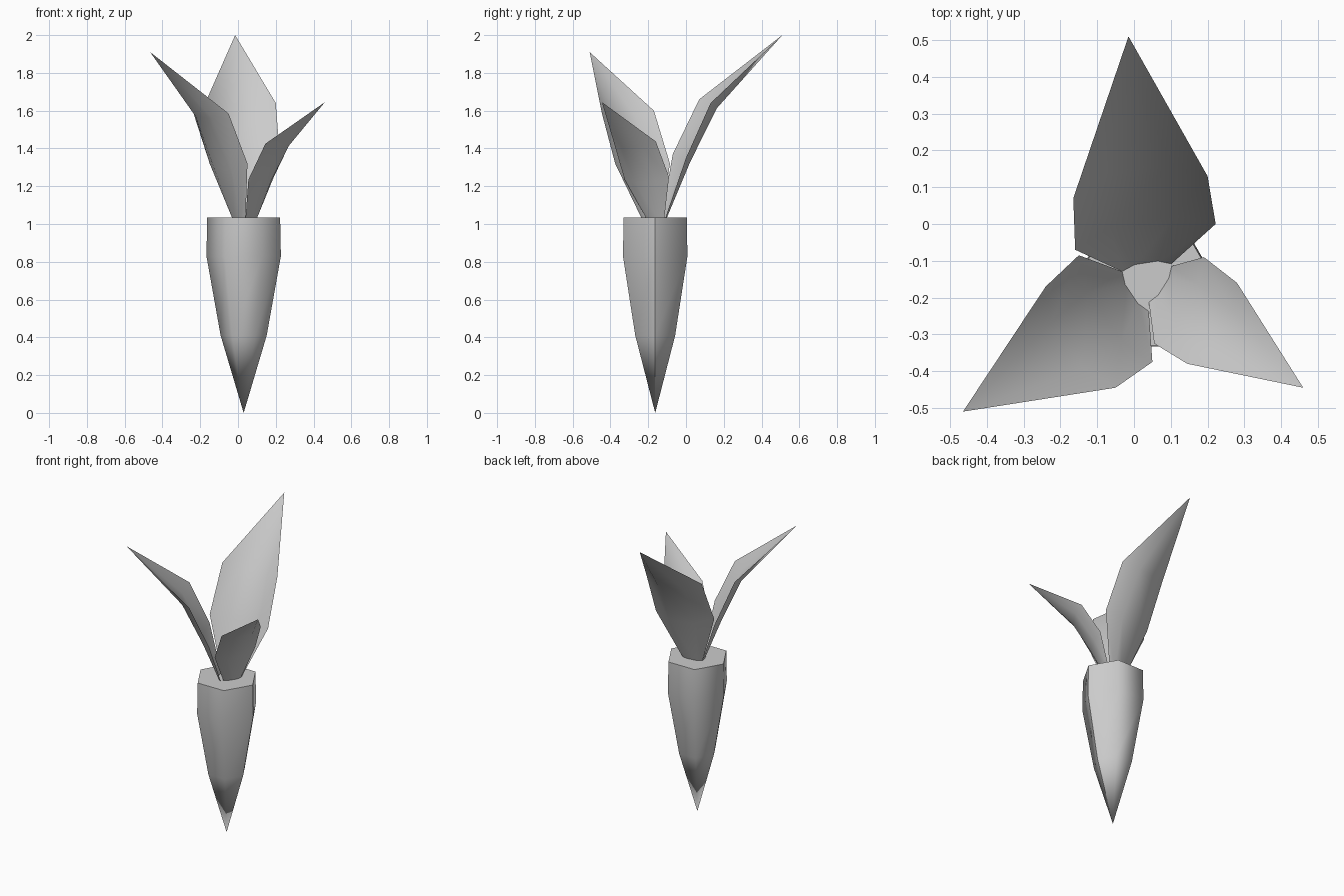
import bpy, bmesh
from math import cos, sin, tau
from mathutils import Vector

cube = bpy.data.objects.get("Cube")
if cube:
    bpy.data.objects.remove(cube)

grey = bpy.data.materials.new("plain_grey")
grey.use_nodes = True
grey.diffuse_color = (0.6, 0.6, 0.6, 1)
grey.node_tree.nodes["Principled BSDF"].inputs["Base Color"].default_value = (0.6, 0.6, 0.6, 1)


def finish(bm, name):
    mesh = bpy.data.meshes.new(name)
    bm.to_mesh(mesh)
    bm.free()
    mesh.materials.append(grey)
    obj = bpy.data.objects.new(name, mesh)
    bpy.context.collection.objects.link(obj)
    return obj


# Tapered six-sided root with a flat cap and one hard seam on the +x side
def make_root(cx, cy, rings, sides=6):
    bm = bmesh.new()
    tip = bm.verts.new((cx, cy, 0))
    loops = [[bm.verts.new((cx + r * cos(tau * i / sides), cy + r * sin(tau * i / sides), z))
              for i in range(sides)] for r, z in rings]
    for i in range(sides):
        j = (i + 1) % sides
        bm.faces.new((tip, loops[0][j], loops[0][i]))
        for low, high in zip(loops, loops[1:]):
            bm.faces.new((low[i], low[j], high[j], high[i]))
    for f in bm.faces:
        f.smooth = True
    cap = bm.faces.new(loops[-1])
    for e in cap.edges:
        e.smooth = False
    seam = [tip] + [loop[0] for loop in loops]
    for a, b in zip(seam, seam[1:]):
        bm.edges.get((a, b)).smooth = False
    return finish(bm, "root")


# Cupped leaf: each row runs edge to edge and bulges outward, closing at a tip
def make_leaf(name, rows, tip, bulges):
    tip = Vector(tip)
    rows = [(Vector(a), Vector(b)) for a, b in rows]
    along = tip - (rows[0][0] + rows[0][1]) / 2
    bm = bmesh.new()
    grid = []
    for (a, b), bulge in zip(rows, bulges):
        out = (b - a).cross(along).normalized()
        if out.z > 0:
            out = -out
        points = (a, a.lerp(b, 0.27) + out * bulge, a.lerp(b, 0.73) + out * bulge, b)
        grid.append([bm.verts.new(p) for p in points])
    end = bm.verts.new(tip)
    for i in range(3):
        for low, high in zip(grid, grid[1:]):
            bm.faces.new((low[i], low[i + 1], high[i + 1], high[i]))
        bm.faces.new((grid[-1][i], grid[-1][i + 1], end))
    for f in bm.faces:
        f.smooth = True
    return finish(bm, name)


make_root(0.03, -0.163, [(0.122, 0.41), (0.197, 0.83), (0.193, 1.035)])

make_leaf("back_leaf",
          [((-0.03, -0.13, 1.03), (0.1, -0.11, 1.03)),
           ((-0.16, -0.07, 1.37), (0.222, 0, 1.35)),
           ((-0.165, 0.07, 1.66), (0.2, 0.13, 1.64))],
          (-0.015, 0.51, 2), (0.012, 0.05, 0.06))
make_leaf("right_leaf",
          [((-0.03, -0.13, 1.03), (0.04, -0.235, 1.03)),
           ((-0.15, -0.085, 1.32), (0.05, -0.375, 1.32)),
           ((-0.24, -0.17, 1.6), (-0.05, -0.445, 1.585))],
          (-0.465, -0.51, 1.91), (0.012, 0.045, 0.05))
make_leaf("left_leaf",
          [((0.1, -0.115, 1.03), (0.04, -0.21, 1.03)),
           ((0.19, -0.09, 1.25), (0.055, -0.325, 1.235)),
           ((0.28, -0.16, 1.437), (0.145, -0.38, 1.425))],
          (0.46, -0.445, 1.645), (0.01, 0.03, 0.035))
